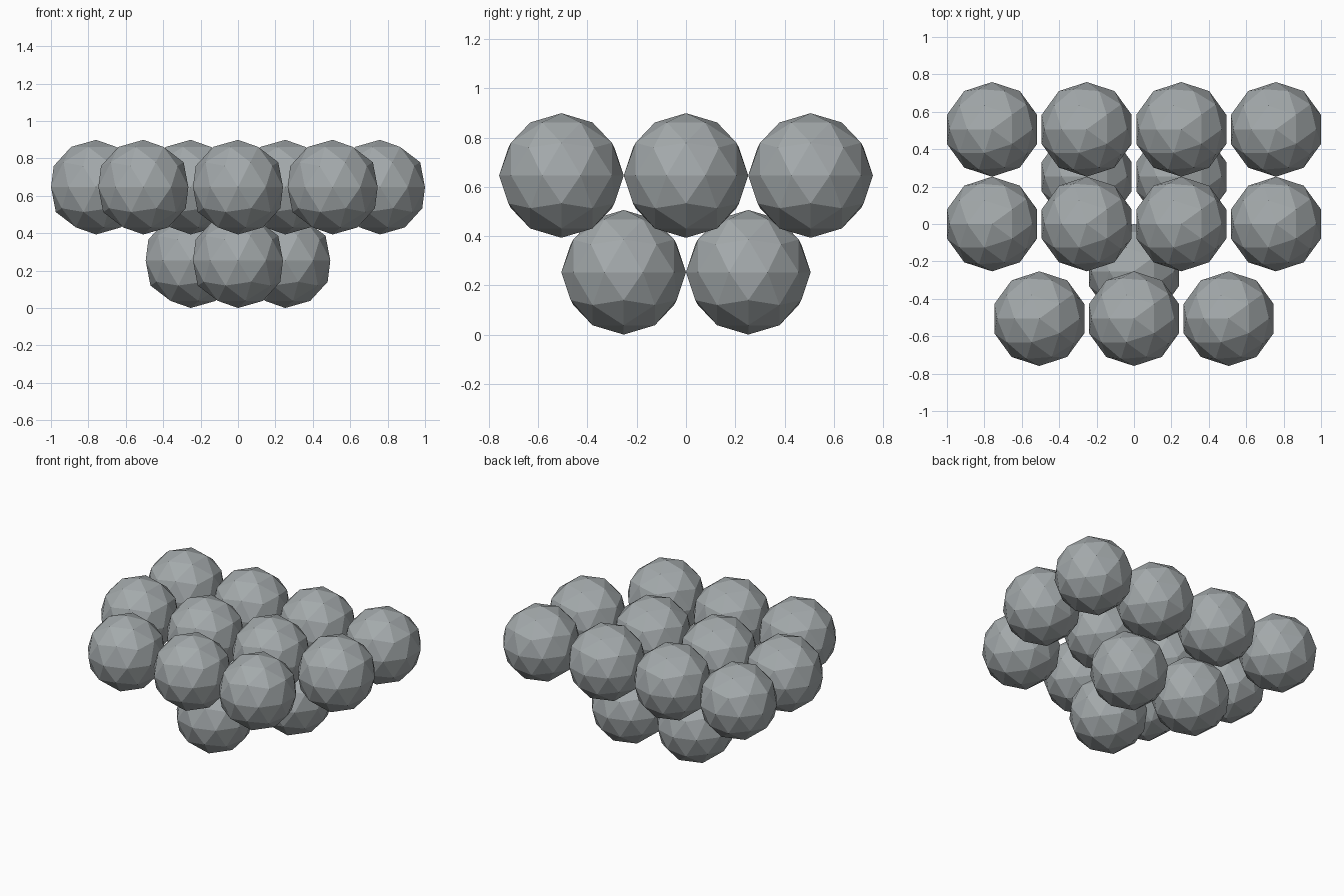
import bpy
import math

if "Cube" in bpy.data.objects:
    bpy.data.objects.remove(bpy.data.objects["Cube"])

R = 0.253          # ball radius, neighbours are one diameter apart
D = 2 * R

# dark, slightly cool grey
iron = bpy.data.materials.new("dark_grey")
iron.diffuse_color = (0.37, 0.40, 0.41, 1)
iron.use_nodes = True
iron.node_tree.nodes["Principled BSDF"].inputs["Base Color"].default_value = iron.diffuse_color


def ball(name, x, y, z):
    bpy.ops.mesh.primitive_ico_sphere_add(
        subdivisions=2, radius=R, location=(x, y, z), rotation=(0, 0, math.pi))
    obj = bpy.context.object
    obj.name = name
    obj.data.materials.append(iron)


def row(name, count, y, z):
    for i in range(count):
        ball(f"{name}_{i + 1}", (i - (count - 1) / 2) * D, y, z)


# upper layer
row("upper_front_ball", 3, -D, 0.646)
row("upper_middle_ball", 4, 0, 0.646)
row("upper_back_ball", 4, D, 0.646)

# lower layer, nested in the gaps
row("lower_front_ball", 1, -R, R)
row("lower_back_ball", 2, R, R)
